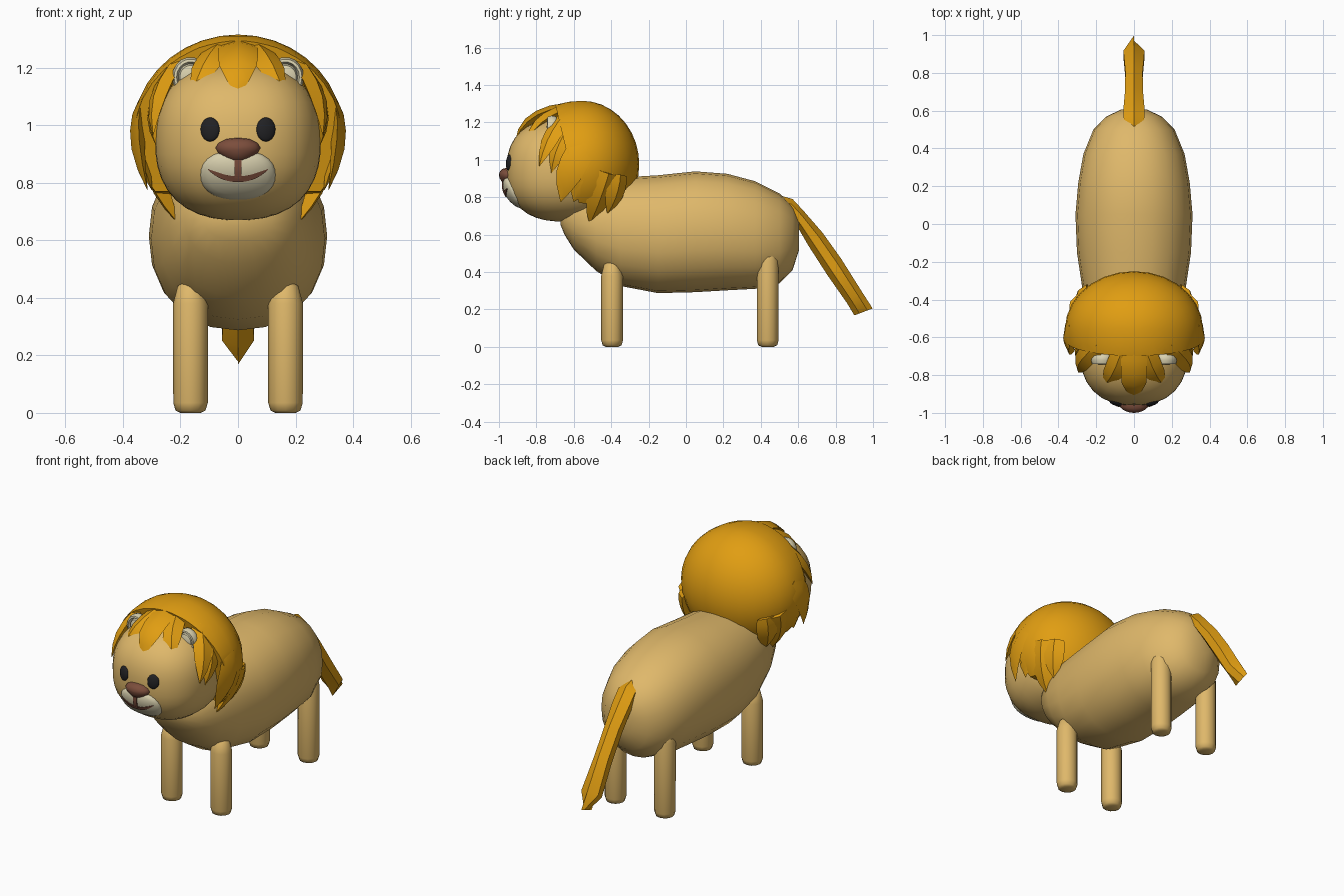
import bpy, bmesh, math
from mathutils import Vector

if "Cube" in bpy.data.objects:
    bpy.data.objects.remove(bpy.data.objects["Cube"])

def material(name, rgb):
    m = bpy.data.materials.new(name)
    m.diffuse_color = (*rgb, 1)
    m.use_nodes = True
    m.node_tree.nodes["Principled BSDF"].inputs["Base Color"].default_value = m.diffuse_color
    return m

TAN = material("tan fur", (0.74, 0.48, 0.145))
GOLD = material("golden mane", (0.75, 0.34, 0.006))
CREAM = material("cream", (0.70, 0.64, 0.43))
BROWN = material("nose brown", (0.20, 0.075, 0.045))
BLACK = material("eye black", (0.015, 0.015, 0.017))

def finish(name, bm, mat, angle=50):
    bmesh.ops.remove_doubles(bm, verts=bm.verts, dist=0.0005)
    bmesh.ops.recalc_face_normals(bm, faces=bm.faces)
    me = bpy.data.meshes.new(name)
    bm.to_mesh(me)
    bm.free()
    me.materials.append(mat)
    me.shade_smooth()
    me.set_sharp_from_angle(angle=math.radians(angle))
    ob = bpy.data.objects.new(name, me)
    bpy.context.collection.objects.link(ob)
    return ob

def loft(name, rings, mat, angle=50):
    """Closed solid through a row of equal-length rings."""
    bm = bmesh.new()
    rows = [[bm.verts.new(p) for p in r] for r in rings]
    n = len(rows[0])
    for a, b in zip(rows, rows[1:]):
        for i in range(n):
            j = (i + 1) % n
            bm.faces.new((a[i], a[j], b[j], b[i]))
    bm.faces.new(rows[0])
    bm.faces.new(rows[-1])
    return finish(name, bm, mat, angle)

def circle(n, p=2.0):
    """Unit superellipse points."""
    pts = []
    for i in range(n):
        a = 2 * math.pi * i / n
        c, s = math.cos(a), math.sin(a)
        k = (abs(c) ** p + abs(s) ** p) ** (-1 / p)
        pts.append((c * k, s * k))
    return pts

SIDES = (("right", 1), ("left", -1))

# Body: sections along y as (y, bottom z, top z, half width)
body = [(-.67, .65, .71, .05), (-.65, .60, .75, .12), (-.60, .52, .82, .185),
        (-.48, .405, .88, .24), (-.35, .325, .905, .272), (-.15, .287, .917, .302),
        (.05, .292, .938, .31), (.22, .302, .925, .295), (.37, .31, .885, .268),
        (.50, .34, .82, .215), (.57, .41, .755, .145), (.605, .52, .68, .07)]
loft("body", [[(c * w, y, (lo + hi) / 2 + s * (hi - lo) / 2) for c, s in circle(20, 2.2)]
              for y, lo, hi, w in body], TAN)

# Legs: round posts with rounded feet
for side, sx in SIDES:
    for end, y, top in (("front", -.395, .46), ("back", .437, .54)):
        prof = [(.035, 0), (.052, .008), (.060, .035), (.0605, top - .08), (.045, top - .02), (.02, top)]
        loft(f"{end}_leg_{side}", [[(sx * .165 + c * r, y + s * r * .97, z) for c, s in circle(12)]
                                   for r, z in prof], TAN)

# Tail: (upper edge y, z, lower edge y, z, half width), ending in a wedge
tail = [(.50, .81, .52, .70, .04), (.57, .79, .55, .69, .055), (.63, .725, .60, .635, .055),
        (.73, .61, .655, .54, .047), (.83, .47, .755, .385, .046),
        (.94, .295, .86, .235, .056), (.998, .205, .90, .168, 0)]
loft("tail", [[(sx * w, ty + (by - ty) * t, tz + (bz - tz) * t)
               for sx, t in ((0, 0), (1, .28), (1, .72), (0, 1), (-1, .72), (-1, .28))]
              for ty, tz, by, bz, w in tail], GOLD, 40)

# Head: rounded-box ellipsoid
HC, HR, P = Vector((0, -.66, .945)), Vector((.288, .30, .275)), 2.4
bm = bmesh.new()
bmesh.ops.create_uvsphere(bm, u_segments=32, v_segments=20, radius=1)
for v in bm.verts:
    k = sum(abs(c) ** P for c in v.co) ** (-1 / P)
    v.co = Vector([HC[i] + HR[i] * v.co[i] * k for i in range(3)])
finish("head", bm, TAN)

def head_y(x, z):
    r = 1 - abs(x / HR.x) ** P - abs((z - HC.z) / HR.z) ** P
    return HC.y - HR.y * max(r, 0) ** (1 / P)

def dome(name, outline, centre, surf, bulge, mat):
    """Bulging patch laid over the face surface."""
    cx, cz = centre
    rings = []
    for t, h in ((1, -.015), (1, .002), (.93, .37), (.8, .6), (.6, .8), (.35, .94), (.06, 1)):
        ring = []
        for x, z in outline:
            px, pz = cx + (x - cx) * t, cz + (z - cz) * t
            ring.append((px, surf(px, pz) - (h * bulge if h > 0 else h), pz))
        rings.append(ring)
    return loft(name, rings, mat, 60)

def oval(cx, cz, rx, rz, n=20, p=2.0):
    return [(cx + c * rx, cz + s * rz) for c, s in circle(n, p)]

# Muzzle, eyes, nose
MC, MR, MB = (0, .827), (.13, .086), .03
dome("muzzle", oval(*MC, *MR, 28, 2.3), MC, head_y, MB, CREAM)

def muzzle_y(x, z):
    r = 1 - (x / MR[0]) ** 2 - ((z - MC[1]) / MR[1]) ** 2
    return head_y(x, z) - MB * math.sqrt(max(r, 0))

for side, sx in SIDES:
    dome(f"eye_{side}", oval(sx * .097, .985, .033, .042), (sx * .097, .985), head_y, .012, BLACK)
nose_half = [(0, .956), (.04, .952), (.068, .938), (.078, .921), (.068, .902), (.045, .884), (.02, .87)]
nose = nose_half + [(-x, z) for x, z in reversed(nose_half[1:])]
dome("nose", nose, (0, .918), head_y, .04, BROWN)

# Mouth: thin strips on the muzzle
smile = []
for i in range(-8, 9):
    t = i / 8
    x, z, h = .104 * t, .812 + .034 * t * t, .010 - .0085 * t ** 4
    smile.append([(x, muzzle_y(x, z + dz) - off, z + dz)
                  for dz, off in ((h, .005), (-h, .005), (-h, -.003), (h, -.003))])
loft("smile", smile, BROWN, 30)
loft("mouth_line", [[(x, muzzle_y(0, z) - off, z)
                     for x, off in ((-.012, .005), (.012, .005), (.012, -.003), (-.012, -.003))]
                    for z in (.815, .835, .855, .88)], BROWN, 30)

# Ears: turned dishes with a raised centre
ear = [(.05, .03), (.7, .028), (.96, .008), (1, -.012), (.9, -.032), (.76, -.034), (.66, -.014),
       (.58, -.03), (.35, -.036), (.05, -.037)]
for side, sx in SIDES:
    loft(f"ear_{side}", [[(sx * .165 + c * r * .064, -.708 + d, 1.167 + s * r * .07)
                          for c, s in circle(18)] for r, d in ear], CREAM)

# Mane: ellipsoid shell, deeper in front, cut open for the face
MANE = Vector((0, -.555, .975))
bm = bmesh.new()
bmesh.ops.create_uvsphere(bm, u_segments=28, v_segments=18, radius=1)
for v in bm.verts:
    x, y, z = v.co
    v.co = MANE + Vector((x * .365, y * (.305 if y > 0 else .41), z * .34))
for co, no in (((0, -.70, 1.3), (0, -.5, -.12)), ((0, -.58, .77), (0, -.1, -1))):
    bmesh.ops.bisect_plane(bm, geom=bm.verts[:] + bm.edges[:] + bm.faces[:],
                           plane_co=co, plane_no=no, clear_outer=True)
    bmesh.ops.holes_fill(bm, edges=[e for e in bm.edges if e.is_boundary], sides=0)
finish("mane", bm, GOLD, 45)

def lock(name, a, m, b, w, h, sx=1):
    """Tapered lock of hair along a curve through a, m and b."""
    a, m, b = (Vector((p[0] * sx, p[1], p[2])) for p in (a, m, b))
    c = 2 * m - (a + b) / 2
    rings = []
    for t, k in ((0, .85), (.2, 1), (.4, 1), (.6, .92), (.8, .58), (1, .03)):
        p = a * (1 - t) ** 2 + c * 2 * t * (1 - t) + b * t * t
        tan = ((c - a) * (1 - t) + (b - c) * t).normalized()
        out = (p - MANE).normalized()
        side = tan.cross(out).normalized()
        out = side.cross(tan)
        rings.append([p + side * w * k, p + out * h * k, p - side * w * k, p - out * h * 1.6 * k])
    return loft(name, rings, GOLD, 35)

# Mane locks: fringe, temples, cheeks, neck
lock("fringe_centre", (0, -.64, 1.285), (0, -.82, 1.225), (0, -.912, 1.10), .07, .022)
locks = [("fringe_lock", (.05, -.63, 1.28), (.105, -.775, 1.215), (.16, -.85, 1.105), .055, .02),
         ("temple_lock", (.19, -.64, 1.235), (.27, -.72, 1.12), (.295, -.785, .965), .055, .02),
         ("inner_temple_lock", (.25, -.62, 1.17), (.292, -.68, 1.06), (.285, -.72, .93), .05, .02),
         ("cheek_lock", (.33, -.54, 1.08), (.355, -.615, .95), (.315, -.67, .775), .075, .02),
         ("jaw_lock", (.335, -.50, 1.0), (.335, -.55, .90), (.30, -.60, .775), .07, .02),
         ("neck_lock", (.32, -.42, .93), (.285, -.465, .80), (.205, -.515, .655), .07, .025),
         ("nape_lock", (.28, -.36, .92), (.275, -.38, .82), (.24, -.42, .71), .06, .02)]
for nm, a, m, b, w, h in locks:
    for side, sx in SIDES:
        lock(f"{nm}_{side}", a, m, b, w, h, sx)
